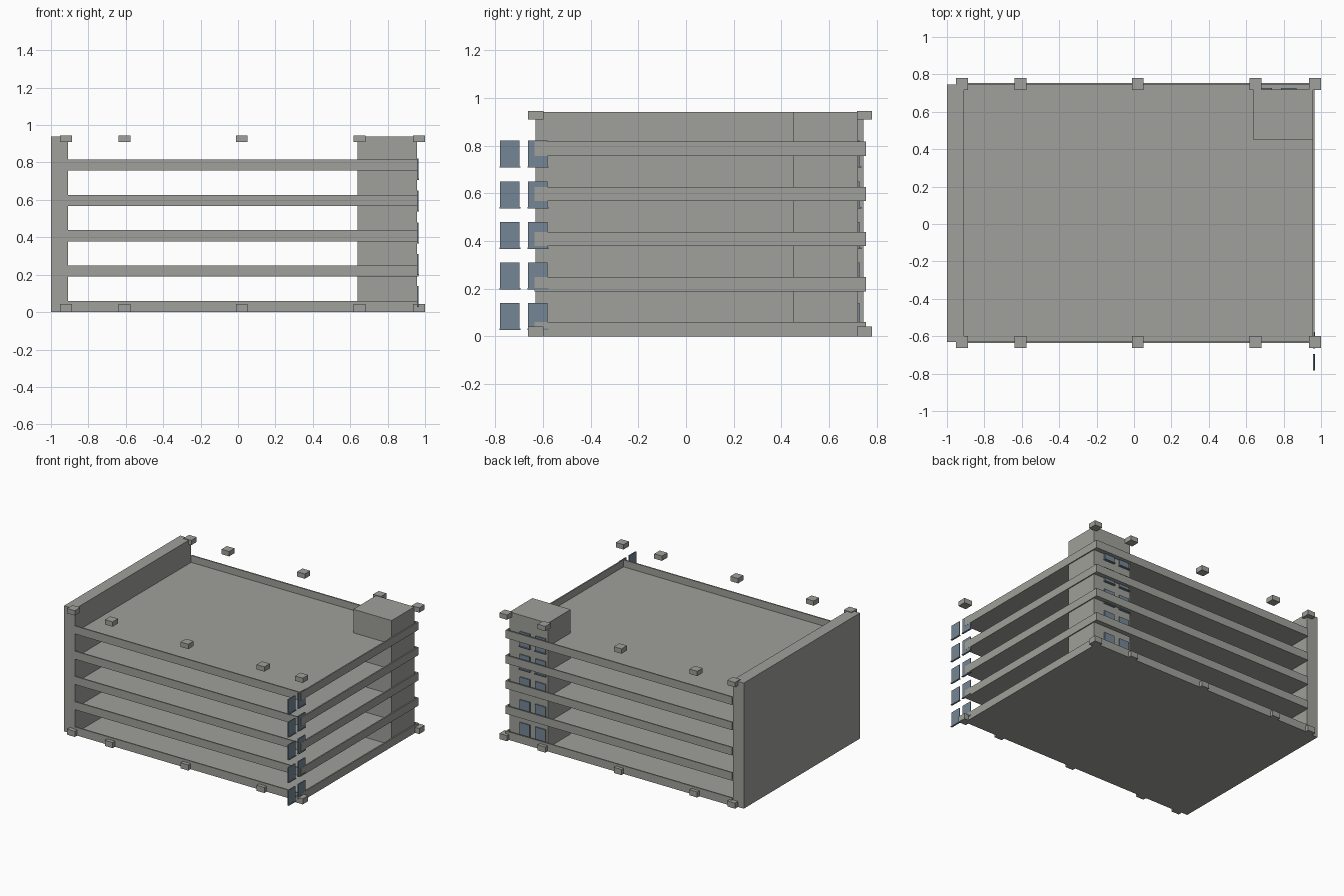
import bpy

old = bpy.data.objects.get("Cube")
if old:
    bpy.data.objects.remove(old, do_unlink=True)


def material(name, rgb):
    m = bpy.data.materials.new(name)
    m.use_nodes = True
    m.diffuse_color = (*rgb, 1)
    m.node_tree.nodes["Principled BSDF"].inputs["Base Color"].default_value = (*rgb, 1)
    return m


concrete = material("concrete grey", (0.35, 0.35, 0.325))
glass = material("window blue grey", (0.175, 0.24, 0.30))


def box(name, x, y, z, mat=concrete):
    """Box spanning the (low, high) pairs on each axis."""
    bpy.ops.mesh.primitive_cube_add(size=1)
    ob = bpy.context.object
    ob.name = name
    ob.location = [(a + b) / 2 for a, b in (x, y, z)]
    ob.scale = [b - a for a, b in (x, y, z)]
    bpy.ops.object.transform_apply(location=True, scale=True)
    ob.data.materials.append(mat)
    return ob


# Main extents
WALL_IN, EAST = -0.91, 0.965
FRONT, BACK = -0.635, 0.755
STOREY, BAND = 0.189, 0.06
TOP = 0.94

# Solid end wall and stair tower
box("end_wall", (-1, WALL_IN), (FRONT + 0.005, BACK - 0.01), (0, TOP))
box("stair_tower", (0.64, 0.957), (0.45, 0.72), (0, TOP))

# Decks with thin parapet bands on three sides
for i in range(5):
    z = i * STOREY
    box("deck", (WALL_IN, EAST - 0.01), (FRONT + 0.01, BACK - 0.01), (z, z + 0.008))
    band = (z, z + BAND)
    box("front_parapet", (WALL_IN, EAST - 0.01), (FRONT, FRONT + 0.01), band)
    box("back_parapet", (WALL_IN, EAST - 0.01), (BACK - 0.01, BACK), band)
    box("side_parapet", (EAST - 0.01, EAST), (FRONT, BACK), band)

# Small blocks at the foot and head of each column line
for cx in (-0.92, -0.607, 0.02, 0.65, 0.968):
    for cy in (-0.63, 0.748):
        for low, high in ((0, 0.042), (0.909, 0.945)):
            box("column_block", (cx - 0.032, cx + 0.032), (cy - 0.032, cy + 0.032), (low, high))

# Window panes with sills: tower back, and the free-standing side pairs
for i in range(5):
    z = 0.03 + i * 0.17
    for x in (0.655, 0.785):
        box("tower_window", (x, x + 0.084), (0.72, 0.728), (z, z + 0.11), glass)
        box("tower_sill", (x - 0.004, x + 0.088), (0.72, 0.736), (z - 0.003, z + 0.003), glass)
    for y in (-0.779, -0.662):
        box("side_window", (0.956, 0.964), (y, y + 0.082), (z, z + 0.11), glass)
        box("side_sill", (0.956, 0.969), (y - 0.003, y + 0.085), (z - 0.003, z + 0.003), glass)
